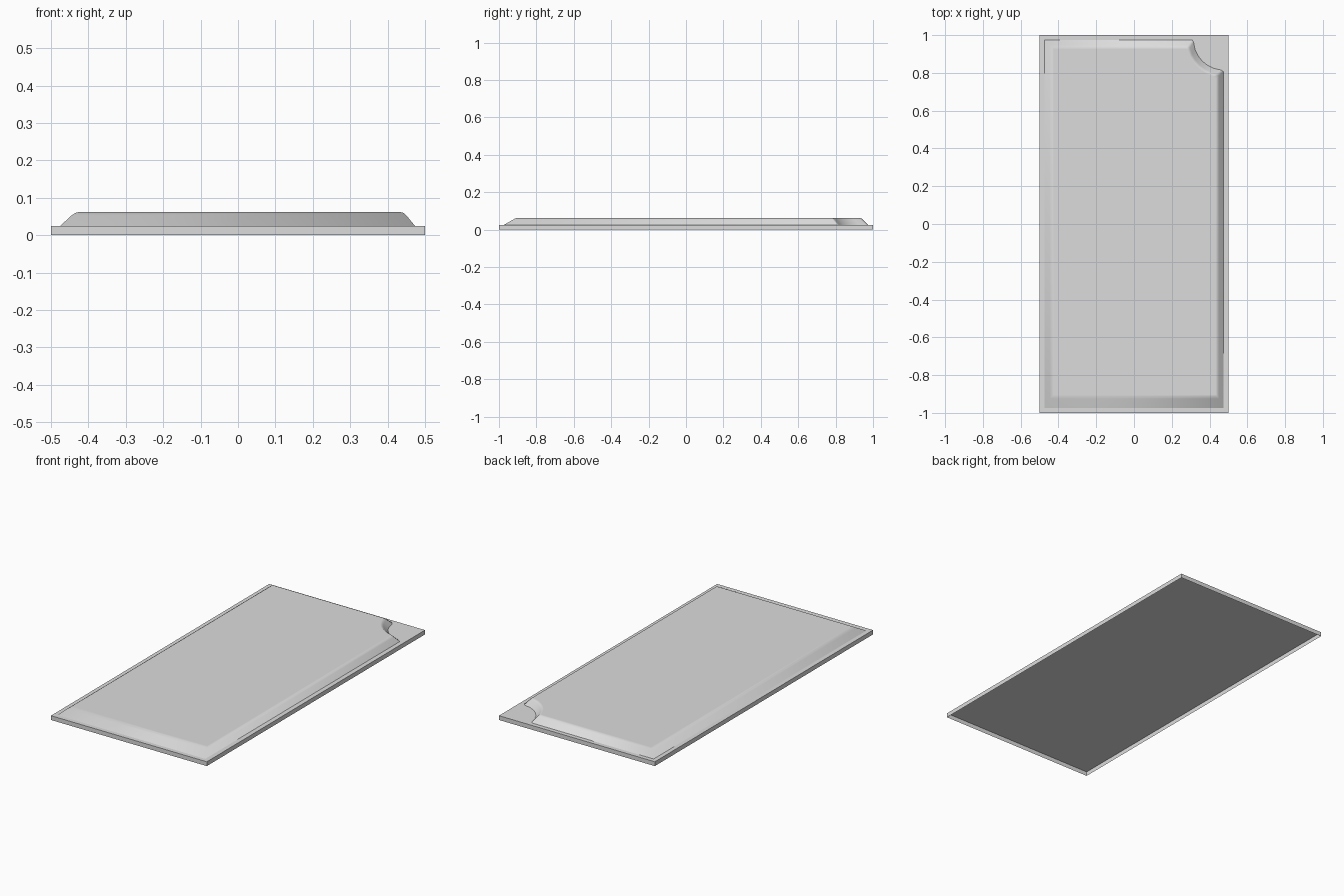
import bpy, bmesh, math

cube = bpy.data.objects.get("Cube")
if cube:
    bpy.data.objects.remove(cube, do_unlink=True)

grey = bpy.data.materials.new("light grey")
grey.use_nodes = True
colour = (0.72, 0.72, 0.72, 1)
grey.diffuse_color = colour
grey.node_tree.nodes["Principled BSDF"].inputs["Base Color"].default_value = colour


def make_object(name, bm):
    mesh = bpy.data.meshes.new(name)
    bm.to_mesh(mesh)
    bm.free()
    mesh.materials.append(grey)
    obj = bpy.data.objects.new(name, mesh)
    bpy.context.collection.objects.link(obj)
    return obj


BASE_TOP = 0.025

# Shallow rectangular tray, open underneath
bm = bmesh.new()
bmesh.ops.create_cube(bm, size=1)
bm.normal_update()
underside = [f for f in bm.faces if f.normal.z < -0.5]
bmesh.ops.delete(bm, geom=underside, context="FACES_ONLY")
for v in bm.verts:
    v.co = (v.co.x, v.co.y * 2, (v.co.z + 0.5) * BASE_TOP)
make_object("base_tray", bm)


# Raised pad outline, anticlockwise, with a concave bite out of the back left corner
def pad_outline(left, right, front, back, radius, steps=6):
    cx, cy = 0.475, 0.975
    start = math.asin((cy - back) / radius)
    end = math.pi / 2 - math.asin((cx - right) / radius)
    ease = 0.08
    start_x = cx - radius * math.cos(start)
    end_y = cy - radius * math.sin(end)
    points = [(left, back), (left, front), (right, front), (right, end_y - 0.008)]
    for i in range(steps + 1):
        a = end - ease + (start - end + 2 * ease) * i / steps
        points.append((cx - radius * math.cos(a), cy - radius * math.sin(a)))
    points.append((start_x - 0.008, back))
    return points


# Rings: height, left, right, front, back, bite radius
rings = [
    (BASE_TOP, -0.475, 0.473, -0.975, 0.975, 0.16),
    (0.053, -0.445, 0.45, -0.925, 0.947, 0.184),
    (0.06, -0.434, 0.442, -0.913, 0.937, 0.192),
    (0.062, -0.425, 0.433, -0.902, 0.926, 0.2),
]
bm = bmesh.new()
loops = [[bm.verts.new((x, y, z)) for x, y in pad_outline(*dims)]
         for z, *dims in rings]
for low, high in zip(loops, loops[1:]):
    for i in range(len(low)):
        j = (i + 1) % len(low)
        bm.faces.new((low[i], low[j], high[j], high[i]))
bm.faces.new(loops[-1])
pad = make_object("raised_pad", bm)

# Soft rounded edges around a flat top
bpy.ops.object.select_all(action="DESELECT")
pad.select_set(True)
bpy.context.view_layer.objects.active = pad
bpy.ops.object.shade_smooth_by_angle(angle=math.radians(80))
weighted = pad.modifiers.new("flat_top_shading", "WEIGHTED_NORMAL")
weighted.keep_sharp = True
